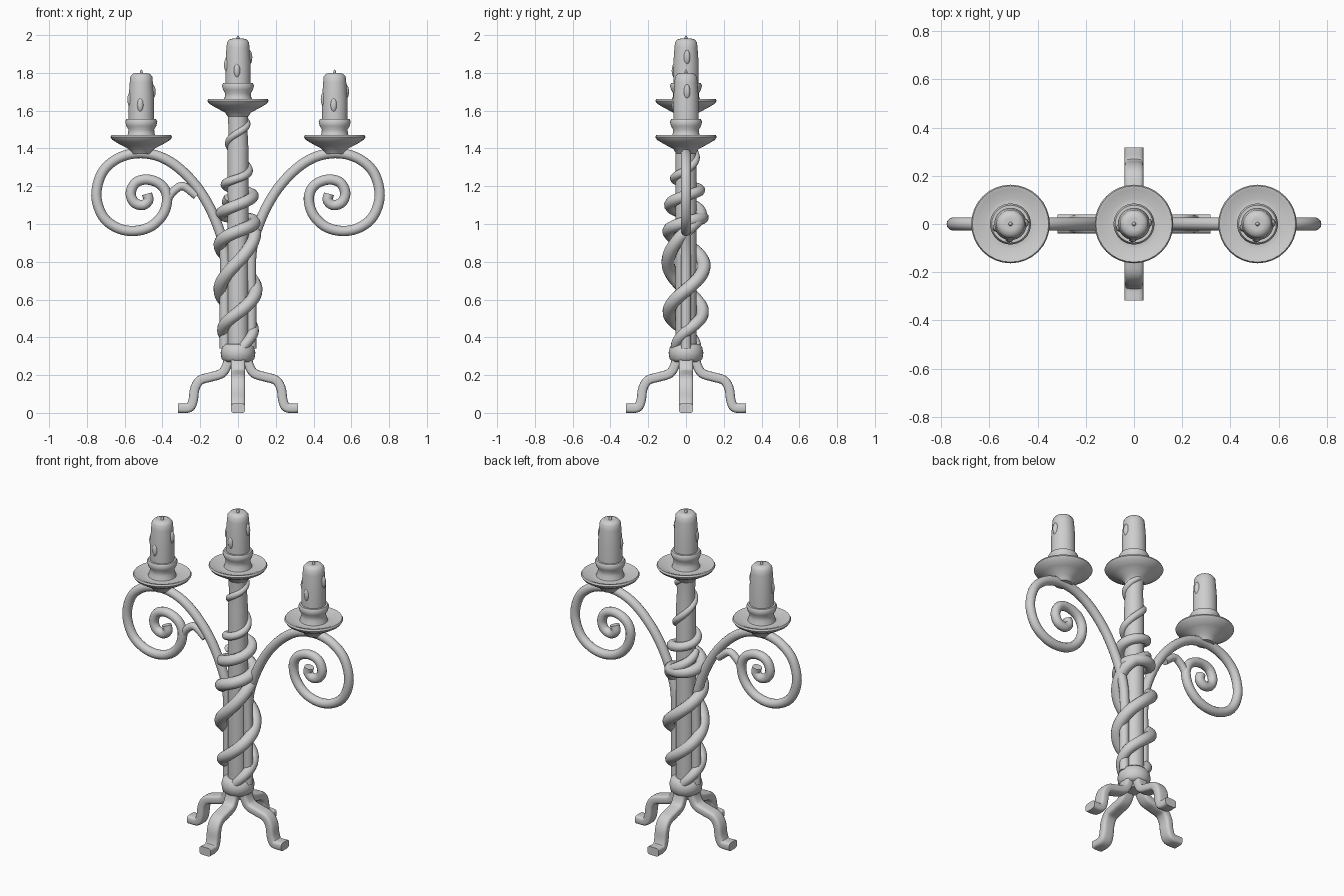
import bpy, bmesh, math
from mathutils import Vector

if "Cube" in bpy.data.objects:
    bpy.data.objects.remove(bpy.data.objects["Cube"])

iron = bpy.data.materials.new("plain grey")
iron.diffuse_color = (0.62, 0.62, 0.62, 1)
iron.use_nodes = True
iron.node_tree.nodes["Principled BSDF"].inputs["Base Color"].default_value = iron.diffuse_color


def finish(name, bm, angle=50):
    bmesh.ops.recalc_face_normals(bm, faces=bm.faces)
    me = bpy.data.meshes.new(name)
    bm.to_mesh(me)
    bm.free()
    me.materials.append(iron)
    ob = bpy.data.objects.new(name, me)
    bpy.context.collection.objects.link(ob)
    bpy.ops.object.select_all(action='DESELECT')
    ob.select_set(True)
    bpy.context.view_layer.objects.active = ob
    bpy.ops.object.shade_smooth_by_angle(angle=math.radians(angle))
    return ob


def smooth(pts, n=6):
    """Catmull-Rom through tuples of any length."""
    p = [Vector(q) for q in pts]
    p = [2 * p[0] - p[1]] + p + [2 * p[-1] - p[-2]]
    out = []
    for i in range(1, len(p) - 2):
        a, b, c, d = p[i - 1:i + 3]
        for k in range(n):
            t = k / n
            out.append(0.5 * (2 * b + (c - a) * t + (2 * a - 5 * b + 4 * c - d) * t * t
                              + (3 * b - a - 3 * c + d) * t ** 3))
    return out + [p[-2]]


def sweep(name, path, radii, sides=14, wide=1.0, square=1.0):
    """Sweep a round or rounded-square section along a path."""
    bm = bmesh.new()
    ref = Vector((0, 1, 0))
    rings = []
    for i, p in enumerate(path):
        t = (path[min(i + 1, len(path) - 1)] - path[max(i - 1, 0)]).normalized()
        ref = (ref - ref.dot(t) * t).normalized()
        side = t.cross(ref)
        ring = []
        for k in range(sides):
            a = 2 * math.pi * (k + 0.5) / sides
            c, s = math.cos(a), math.sin(a)
            c = math.copysign(abs(c) ** square, c)
            s = math.copysign(abs(s) ** square, s)
            ring.append(bm.verts.new(p + radii[i] * (ref * c * wide + side * s)))
        rings.append(ring)
    for a, b in zip(rings, rings[1:]):
        for k in range(sides):
            bm.faces.new((a[k], a[k - 1], b[k - 1], b[k]))
    bm.faces.new(rings[0])
    bm.faces.new(rings[-1])
    return finish(name, bm)


def lathe(name, profile, x=0, z=0, sides=32):
    bm = bmesh.new()
    vs = [bm.verts.new((r, 0, h)) for r, h in profile]
    es = [bm.edges.new(e) for e in zip(vs, vs[1:])]
    bmesh.ops.spin(bm, geom=vs + es, cent=(0, 0, 0), axis=(0, 0, 1),
                   angle=2 * math.pi, steps=sides, use_duplicate=False)
    bmesh.ops.remove_doubles(bm, verts=bm.verts, dist=1e-4)
    bmesh.ops.translate(bm, verts=bm.verts, vec=(x, 0, z))
    return finish(name, bm)


# central post and base collar
lathe("post", [(0, .24), (.05, .24), (.056, .36), (.055, 1.4), (.05, 1.5), (.055, 1.59), (0, 1.59)])
lathe("base_collar", [(0, .27), (.07, .27), (.087, .285), (.092, .32), (.085, .35), (.07, .365), (0, .365)])

# four bent feet
leg = [(.05, .32), (.056, .26), (.085, .21), (.145, .19), (.2, .173),
       (.228, .13), (.238, .065), (.258, .028), (.318, .025)]
for i, nm in enumerate(("right", "back", "left", "front")):
    path = smooth([(x, 0, z) for x, z in leg], 5)
    ob = sweep(nm + "_leg", path, [.025] * len(path), 16, 1.55, .5)
    ob.rotation_euler.z = i * math.pi / 2

# scrolled arms with tails running down the post
arm = [(.07, .34), (.07, .6), (.072, .85), (.115, 1.01), (.195, 1.165), (.3, 1.285), (.41, 1.355),
       (.53, 1.375), (.64, 1.345), (.72, 1.27), (.75, 1.15), (.715, 1.04), (.64, .98),
       (.55, .963), (.46, .988), (.395, 1.055), (.375, 1.14), (.405, 1.205), (.475, 1.235),
       (.54, 1.22), (.568, 1.165), (.55, 1.115), (.505, 1.1), (.475, 1.125), (.482, 1.16)]
for s, nm in ((-1, "left"), (1, "right")):
    path = smooth([(s * x, 0, z) for x, z in arm], 6)
    sweep(nm + "_scroll_arm", path, [.027] * len(path))
link = smooth([(-.375, 0, 1.13), (-.34, 0, 1.175), (-.29, 0, 1.2), (-.22, 0, 1.15)])
sweep("left_arm_link", link, [.022] * len(link))

# vines twisting up the post: (turns from front, height, path radius, thickness)
vine_a = [(-.45, .34, .06, .025), (-.25, .43, .08, .03), (0, .53, .09, .034), (.25, .65, .095, .035),
          (.75, .89, .095, .035), (1.25, 1.01, .088, .033), (1.75, 1.055, .088, .032),
          (2.25, 1.15, .08, .03), (2.75, 1.21, .068, .024), (3.25, 1.285, .058, .021),
          (3.75, 1.43, .05, .019), (4.25, 1.53, .048, .018), (4.5, 1.58, .045, .016)]
vine_b = [(-.95, .34, .06, .025), (-.75, .43, .08, .03), (-.5, .53, .088, .033), (-.25, .65, .095, .035),
          (0, .8, .095, .035), (.25, .96, .09, .033), (.5, 1.06, .08, .03), (.8, 1.14, .055, .022)]
for nm, knots in (("long_vine", vine_a), ("short_vine", vine_b)):
    path, rad = [], []
    for turn, z, r, w in smooth(knots, 14):
        a = 2 * math.pi * turn - math.pi / 2
        path.append(Vector((r * math.cos(a), r * math.sin(a), z)))
        rad.append(w)
    sweep(nm, path, rad, 12)

# drip dishes with cups, candles, wicks and wax drips
dish = [(0, -.1), (.05, -.1), (.068, -.072), (.12, -.045), (.154, -.024), (.163, -.01), (.158, 0),
        (.145, -.002), (.105, -.02), (.078, -.015), (.07, .01), (.068, .03), (.079, .048),
        (.085, .072), (.078, .085), (0, .085)]
for nm, x, z, top in (("left", -.512, 1.47, 1.8), ("centre", 0, 1.662, 1.982), ("right", .512, 1.47, 1.8)):
    h = top - z
    lathe(nm + "_dish", dish, x, z)
    lathe(nm + "_candle", [(0, .07), (.067, .07), (.067, h * .6), (.061, h * .85), (.058, h * .94),
                           (.046, h * .985), (.025, h), (0, h - .006)], x, z)
    lathe(nm + "_wick", [(0, -.01), (.01, -.01), (.006, .01), (0, .019)], x, top, 8)
    for k, (deg, dz) in enumerate(((5, -.1), (195, -.14), (265, -.17))):
        bm = bmesh.new()
        bmesh.ops.create_uvsphere(bm, u_segments=12, v_segments=8, radius=1)
        a = math.radians(deg)
        for v in bm.verts:
            v.co = Vector((x + .058 * math.cos(a) + v.co.x * .018,
                           .058 * math.sin(a) + v.co.y * .018, top + dz + v.co.z * .04))
        finish(f"{nm}_wax_drip_{k + 1}", bm)
